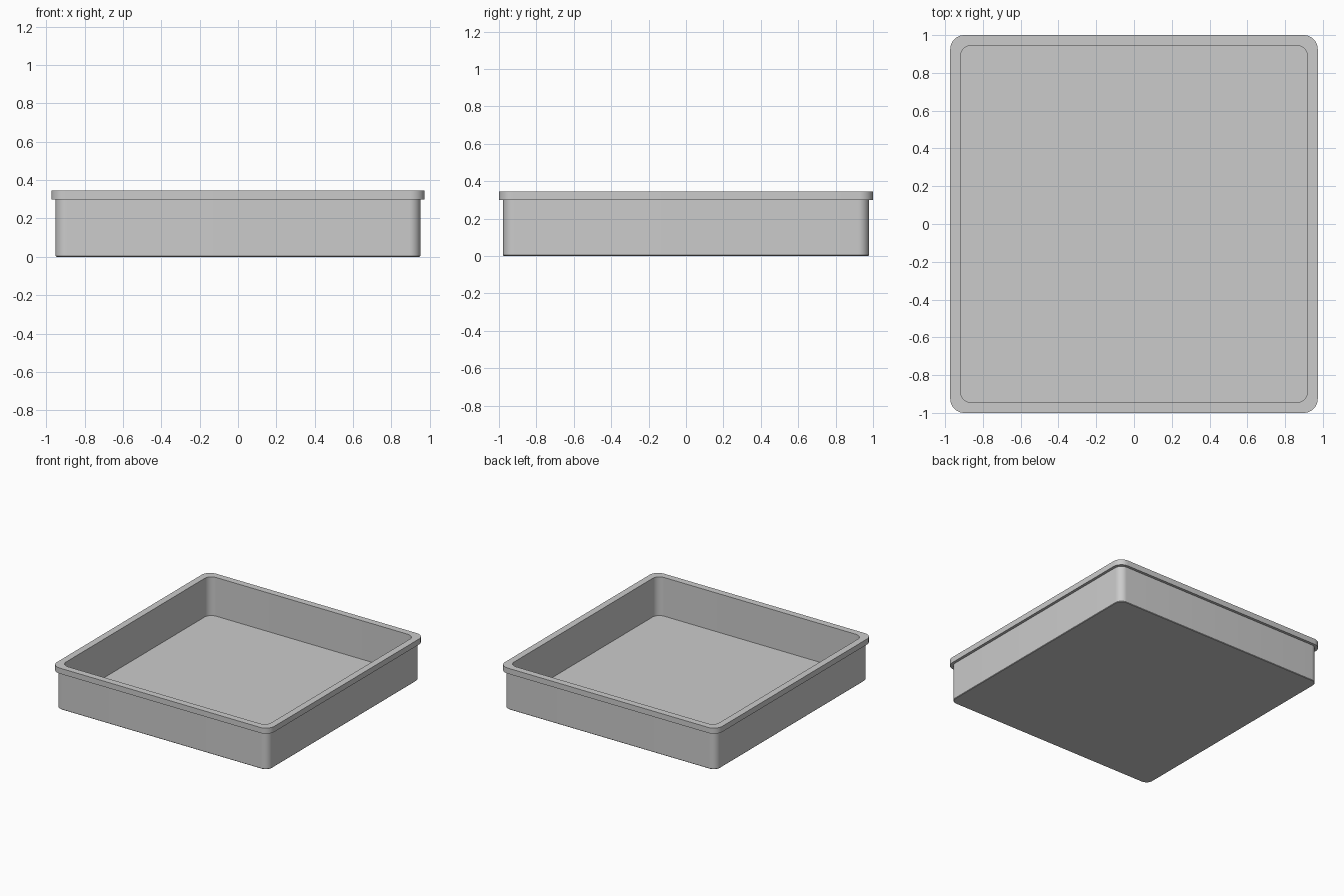
import bpy, bmesh
from math import cos, sin, pi, radians

if "Cube" in bpy.data.objects:
    bpy.data.objects.remove(bpy.data.objects["Cube"])

HX, HY = 0.973, 1.0      # outer half sizes of the rim
SEGS = 10                # segments per rounded corner


def rounded_loop(bm, inset, radius, z):
    """Rounded rectangle of vertices, inset from the rim's outer edge."""
    cx, cy = HX - inset - radius, HY - inset - radius
    verts = []
    for corner, (sx, sy) in enumerate([(1, 1), (-1, 1), (-1, -1), (1, -1)]):
        for i in range(SEGS + 1):
            a = (corner + i / SEGS) * pi / 2
            verts.append(bm.verts.new((sx * cx + radius * cos(a),
                                       sy * cy + radius * sin(a), z)))
    return verts


# Wall cross-section from underside, up the outside, over the rim, down inside:
# (inset, corner radius, height)
section = [
    (0.026, 0.055, 0.000),
    (0.022, 0.059, 0.004),
    (0.022, 0.059, 0.300),
    (0.000, 0.075, 0.300),
    (0.000, 0.075, 0.345),
    (0.054, 0.060, 0.345),
    (0.054, 0.060, 0.032),
]

bm = bmesh.new()
loops = [rounded_loop(bm, *s) for s in section]
for low, high in zip(loops, loops[1:]):
    n = len(low)
    for i in range(n):
        j = (i + 1) % n
        bm.faces.new((low[i], low[j], high[j], high[i]))
bm.faces.new(loops[0][::-1])   # underside
bm.faces.new(loops[-1])        # inside floor
bmesh.ops.recalc_face_normals(bm, faces=bm.faces[:])

mesh = bpy.data.meshes.new("tray")
bm.to_mesh(mesh)
bm.free()
tray = bpy.data.objects.new("tray", mesh)
bpy.context.collection.objects.link(tray)

# Smooth corners, crisp rim edges
bpy.context.view_layer.objects.active = tray
tray.select_set(True)
bpy.ops.object.shade_smooth_by_angle(angle=radians(30))
